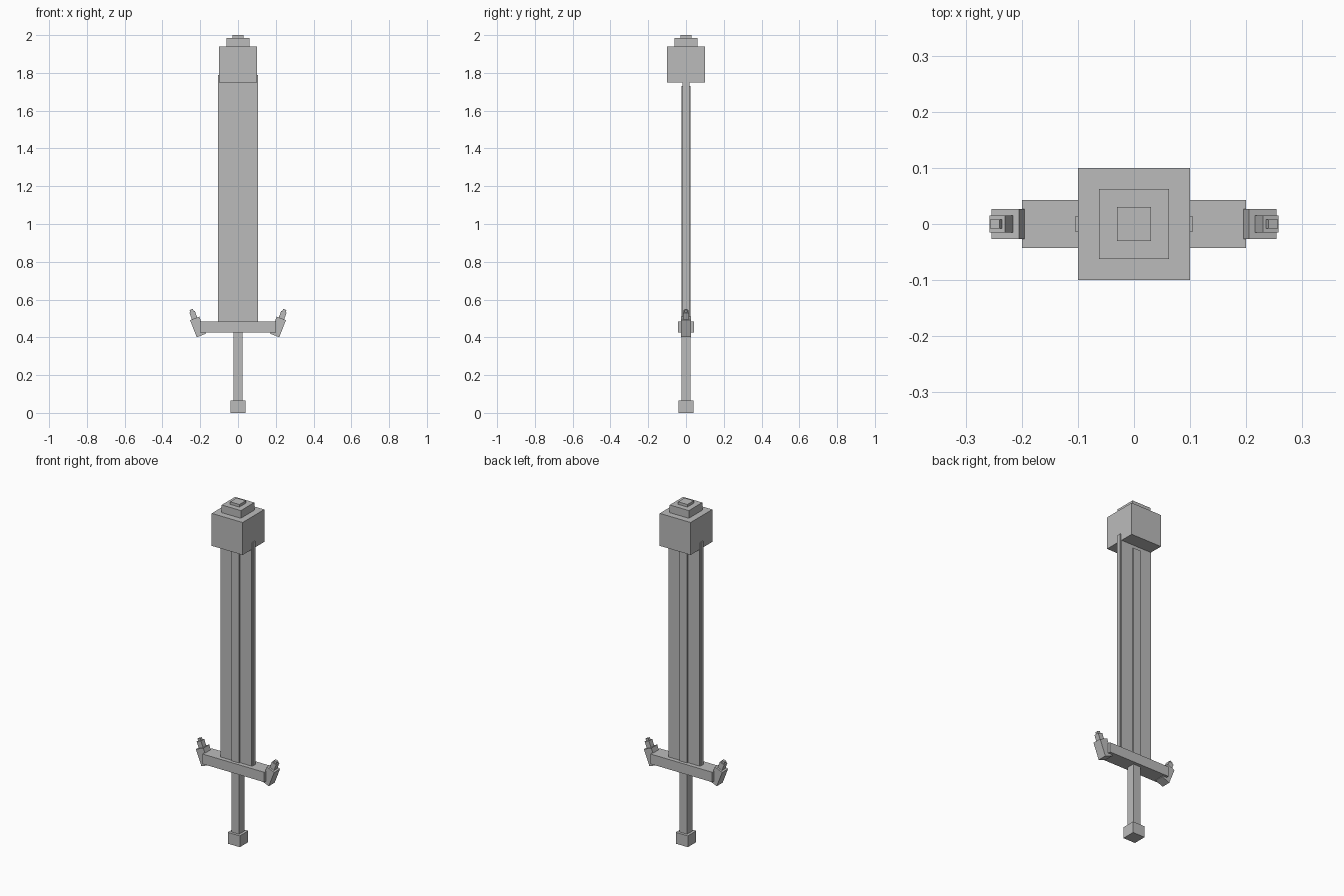
import bpy
import math
from mathutils import Matrix, Vector

if "Cube" in bpy.data.objects:
    bpy.data.objects.remove(bpy.data.objects["Cube"], do_unlink=True)

grey = bpy.data.materials.new("plain_grey")
grey.use_nodes = True
colour = (0.5, 0.5, 0.5, 1)
grey.diffuse_color = colour
grey.node_tree.nodes["Principled BSDF"].inputs["Base Color"].default_value = colour


def box(name, half_x, half_y, bottom, top, x=0, base=None, tilt=0):
    """Box with given half widths, spanning bottom to top along its own axis."""
    bpy.ops.mesh.primitive_cube_add(size=2)
    obj = bpy.context.object
    obj.name = name
    size = Matrix.Diagonal((half_x, half_y, (top - bottom) / 2, 1))
    lift = Matrix.Translation((x, 0, (top + bottom) / 2))
    turn = Matrix.Rotation(tilt, 4, "Y")
    place = Matrix.Translation(base or Vector())
    obj.data.transform(place @ turn @ lift @ size)
    obj.data.materials.append(grey)
    return obj


# Pommel, grip and guard
box("pommel", 0.039, 0.039, 0, 0.066)
box("grip", 0.024, 0.024, 0.066, 0.425)
box("guard", 0.2, 0.043, 0.425, 0.483)

# Blade with its raised centre rib and thin cutting edges
box("blade", 0.1, 0.018, 0.483, 1.75)
box("blade_rib", 0.024, 0.024, 0.483, 1.73)
for side, label in ((1, "left"), (-1, "right")):
    box(label + "_blade_edge", 0.0025, 0.013, 0.483, 1.79, x=side * 0.1025)

# Stepped block over the blade end
box("head_block", 0.1, 0.1, 1.75, 1.94)
box("head_step", 0.062, 0.062, 1.94, 1.985)
box("head_cap", 0.03, 0.03, 1.985, 2)

# Stepped guard horns, leaning outward
horn_steps = (("base", 0.026, 0.027, 0, 0.097),
              ("middle", 0.015, 0.015, 0.097, 0.135),
              ("tip", 0.009, 0.008, 0.135, 0.148))
for side, label in ((1, "left"), (-1, "right")):
    foot = Vector((side * 0.194, 0, 0.41))
    for part, half_x, half_y, low, high in horn_steps:
        box(f"{label}_horn_{part}", half_x, half_y, low, high,
            base=foot, tilt=side * math.radians(21.5))
